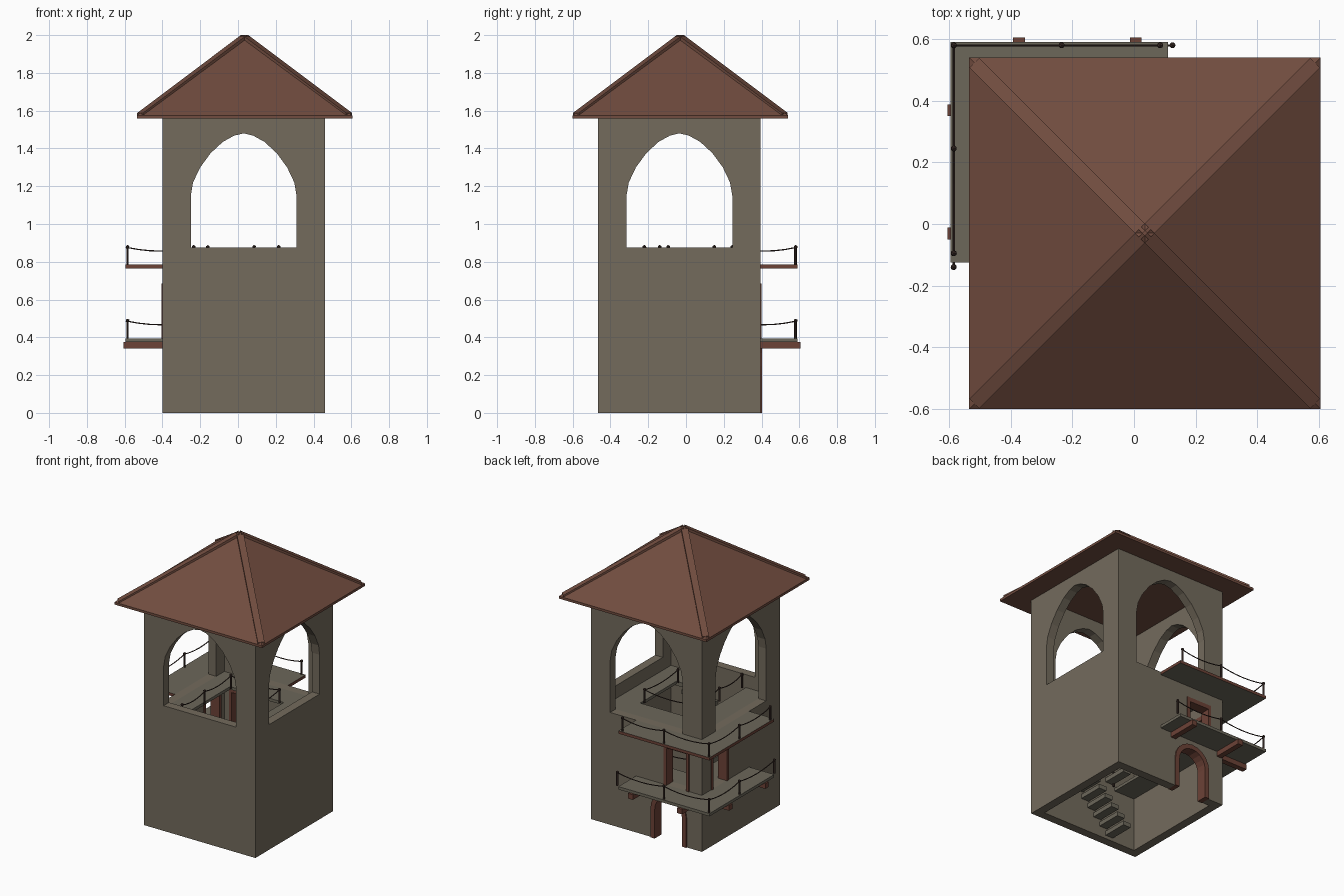
import bpy, bmesh, math
from mathutils import Vector

if "Cube" in bpy.data.objects:
    bpy.data.objects.remove(bpy.data.objects["Cube"])

def mat(name, c):
    m = bpy.data.materials.new(name)
    m.diffuse_color = (*c, 1)
    m.use_nodes = True
    m.node_tree.nodes["Principled BSDF"].inputs["Base Color"].default_value = m.diffuse_color
    return m

STONE = mat("stone", (.172, .146, .108))
DECK = mat("deck_stone", (.150, .136, .102))
ROOF = mat("roof_brown", (.165, .073, .050))
WOOD = mat("red_wood", (.150, .054, .037))
DARK = mat("dark_rail", (.045, .026, .021))

def finish(name, bm, *mats):
    bmesh.ops.recalc_face_normals(bm, faces=bm.faces)
    me = bpy.data.meshes.new(name)
    bm.to_mesh(me)
    bm.free()
    ob = bpy.data.objects.new(name, me)
    bpy.context.collection.objects.link(ob)
    for m in mats:
        me.materials.append(m)
    return ob

def add_box(bm, x0, x1, y0, y1, z0, z1):
    vs = bmesh.ops.create_cube(bm, size=1)["verts"]
    for v in vs:
        v.co = ((x0 + x1) / 2 + v.co.x * (x1 - x0), (y0 + y1) / 2 + v.co.y * (y1 - y0),
                (z0 + z1) / 2 + v.co.z * (z1 - z0))

def boxes(name, lst, *mats):
    bm = bmesh.new()
    for b in lst:
        add_box(bm, *b)
    return finish(name, bm, *mats)

def prism(name, pts, side, v0, v1, *mats):
    """Extrude an upright outline; side 'y' faces front/back, 'x' faces left/right."""
    bm = bmesh.new()
    rings = [[bm.verts.new((u, v, z) if side == 'y' else (v, u, z)) for u, z in pts]
             for v in (v0, v1)]
    n = len(pts)
    bm.faces.new(rings[0])
    bm.faces.new(rings[1])
    for i in range(n):
        j = (i + 1) % n
        bm.faces.new((rings[0][i], rings[0][j], rings[1][j], rings[1][i]))
    return finish(name, bm, *mats)

def add_tube(bm, a, b, r, seg=6):
    a, b = Vector(a), Vector(b)
    vs = bmesh.ops.create_cone(bm, cap_ends=True, segments=seg, radius1=r, radius2=r,
                               depth=(b - a).length)["verts"]
    q = (b - a).to_track_quat('Z', 'Y')
    for v in vs:
        v.co = q @ v.co + (a + b) / 2

def railing(name, path, z):
    """Posts with ball tops joined by a sagging rope."""
    bm = bmesh.new()
    for x, y in path:
        add_tube(bm, (x, y, z), (x, y, z + .095), .007)
        for v in bmesh.ops.create_icosphere(bm, subdivisions=1, radius=.011)["verts"]:
            v.co += Vector((x, y, z + .093))
    for p, q in zip(path, path[1:]):
        pts = []
        for i in range(7):
            t = i / 6
            pts.append((p[0] + (q[0] - p[0]) * t, p[1] + (q[1] - p[1]) * t,
                        z + .09 - .075 * t * (1 - t)))
        for a, b in zip(pts, pts[1:]):
            add_tube(bm, a, b, .0035, 5)
    return finish(name, bm, DARK)

# tower footprint
X0, X1, Y0, Y1, T = -.40, .46, -.465, .395, .06
CX, CY = .03, -.035

# tower walls with arches and doors cut through
walls = boxes("tower_walls", [(X0, X1, Y0, Y1, 0, 1.56)], STONE)
HALF = [(.28, 1.15), (.268, 1.22), (.23, 1.30), (.175, 1.375), (.11, 1.435), (.05, 1.468)]

def arch(c, sill):
    return ([(c - .28, sill), (c + .28, sill)] + [(c + h, z) for h, z in HALF] + [(c, 1.48)]
            + [(c - h, z) for h, z in reversed(HALF)])

def door_arch(c, r, spring):
    arc = [(c + r * math.cos(math.pi * i / 10), spring + r * math.sin(math.pi * i / 10))
           for i in range(11)]
    return [(c + r, 0)] + arc + [(c - r, 0)]

DC = -.145
DOOR = [(-.30, .395), (-.11, .395), (-.11, .68), (-.30, .68)]
DOORX = [(.105, .395), (.295, .395), (.295, .68), (.105, .68)]
cutters = [
    boxes("cut_inside", [(X0 + T, X1 - T, Y0 + T, Y1 - T, -.1, 1.7)]),
    prism("cut_front", arch(CX, .875), 'y', Y0 - .1, Y0 + .1),
    prism("cut_back", arch(CX, .785), 'y', Y1 - .1, Y1 + .1),
    prism("cut_right", arch(CY, .875), 'x', X1 - .1, X1 + .1),
    prism("cut_left", arch(CY, .785), 'x', X0 - .1, X0 + .1),
    prism("cut_ground_door", [(u, z - .05 if z == 0 else z) for u, z in door_arch(DC, .13, .205)],
          'y', Y1 - .1, Y1 + .1),
    prism("cut_back_door", DOOR, 'y', Y1 - .1, Y1 + .1),
    prism("cut_left_door", DOORX, 'x', X0 - .1, X0 + .1),
]
bpy.context.view_layer.objects.active = walls
for c in cutters:
    c.hide_render = True
    m = walls.modifiers.new(c.name, 'BOOLEAN')
    m.operation, m.solver, m.object = 'DIFFERENCE', 'EXACT', c
    bpy.ops.object.modifier_apply(modifier=m.name)
for c in cutters:
    bpy.data.objects.remove(c)

# door frames
prism("ground_door_frame", door_arch(DC, .138, .205) + door_arch(DC, .105, .205)[::-1],
      'y', Y1 - T - .005, Y1 + .008, WOOD)
ya, yb = Y1 - T - .005, Y1 + .006
boxes("back_door_frame", [(-.302, -.28, ya, yb, .395, .68), (-.13, -.108, ya, yb, .395, .68),
                          (-.302, -.108, ya, yb, .655, .685)], WOOD)
xa, xb = X0 - .006, X0 + T + .005
boxes("left_door_frame", [(xa, xb, .275, .297, .395, .68), (xa, xb, .103, .125, .395, .68),
                          (xa, xb, .103, .297, .655, .685)], WOOD)

# two storeys: balcony, inner floor, stairs and railings
for label, top, back_end, left_end in (("lower", .395, .125, -.14), ("upper", .785, .085, -.095)):
    bot = top - .02
    deck = boxes(label + "_balcony", [(-.595, X0, -.125, .59, bot, top),
                                      (X0, .11, Y1, .59, bot, top)], DECK, WOOD)
    if label == "upper":
        for f in deck.data.polygons:
            f.material_index = 1 if abs(f.normal.z) < .5 else 0
    boxes(label + "_floor", [(X0 + T, -.18, Y0 + T, Y1 - T, bot, top),
                             (-.18, X1 - T, .17, Y1 - T, bot, top),
                             (.235, X1 - T, Y0 + T, .17, bot, top)], DECK)
    railing(label + "_outer_rail", [(back_end, .58), (-.235, .58), (-.585, .58), (-.585, .245),
                                    (-.585, left_end)], top)
    railing(label + "_stair_rail", [(-.16, -.39), (-.16, -.14), (-.16, .15), (.215, .15),
                                    (.215, -.22)], top)
    n = 8
    run, rise = .40 / n, .39 / n
    boxes(label + "_stairs",
          [(-.165 + i * run, -.165 + (i + 1) * run + .01, Y0 + T, -.23,
            top - .39 + (i + 1) * rise - .03, top - .39 + (i + 1) * rise) for i in range(n)], DECK)

# joists under the lower balcony
boxes("balcony_joists", [(x, x + .038, Y1 - .01, .605, .34, .376) for x in (-.392, -.013)]
      + [(-.605, X0 + .01, y, y + .038, .34, .376) for y in (.35, -.05)], WOOD)

# pyramid roof with eave slab and hip ridges
RX, RY = .035, -.03
bm = bmesh.new()
rings = [[bm.verts.new((RX + sx * h, RY + sy * h, z))
          for sx, sy in ((1, 1), (-1, 1), (-1, -1), (1, -1))]
         for h, z in ((.57, 1.558), (.57, 1.575), (.012, 1.987))]
bm.faces.new(rings[0])
bm.faces.new(rings[2])
for a, b in zip(rings, rings[1:]):
    for i in range(4):
        j = (i + 1) % 4
        bm.faces.new((a[i], a[j], b[j], b[i]))
finish("roof", bm, ROOF)

bm = bmesh.new()
for sx, sy in ((1, 1), (-1, 1), (-1, -1), (1, -1)):
    side = Vector((-sy, sx, 0)).normalized() * .022
    ends = []
    for h, z in ((.553, 1.575), (.004, 1.987)):
        p = Vector((RX + sx * h, RY + sy * h, z))
        ends.append([bm.verts.new(p + side * s + Vector((0, 0, dz)))
                     for s, dz in ((-1, -.015), (1, -.015), (1, .013), (-1, .013))])
    bm.faces.new(ends[0])
    bm.faces.new(ends[1])
    for i in range(4):
        j = (i + 1) % 4
        bm.faces.new((ends[0][i], ends[0][j], ends[1][j], ends[1][i]))
finish("roof_hips", bm, ROOF)
